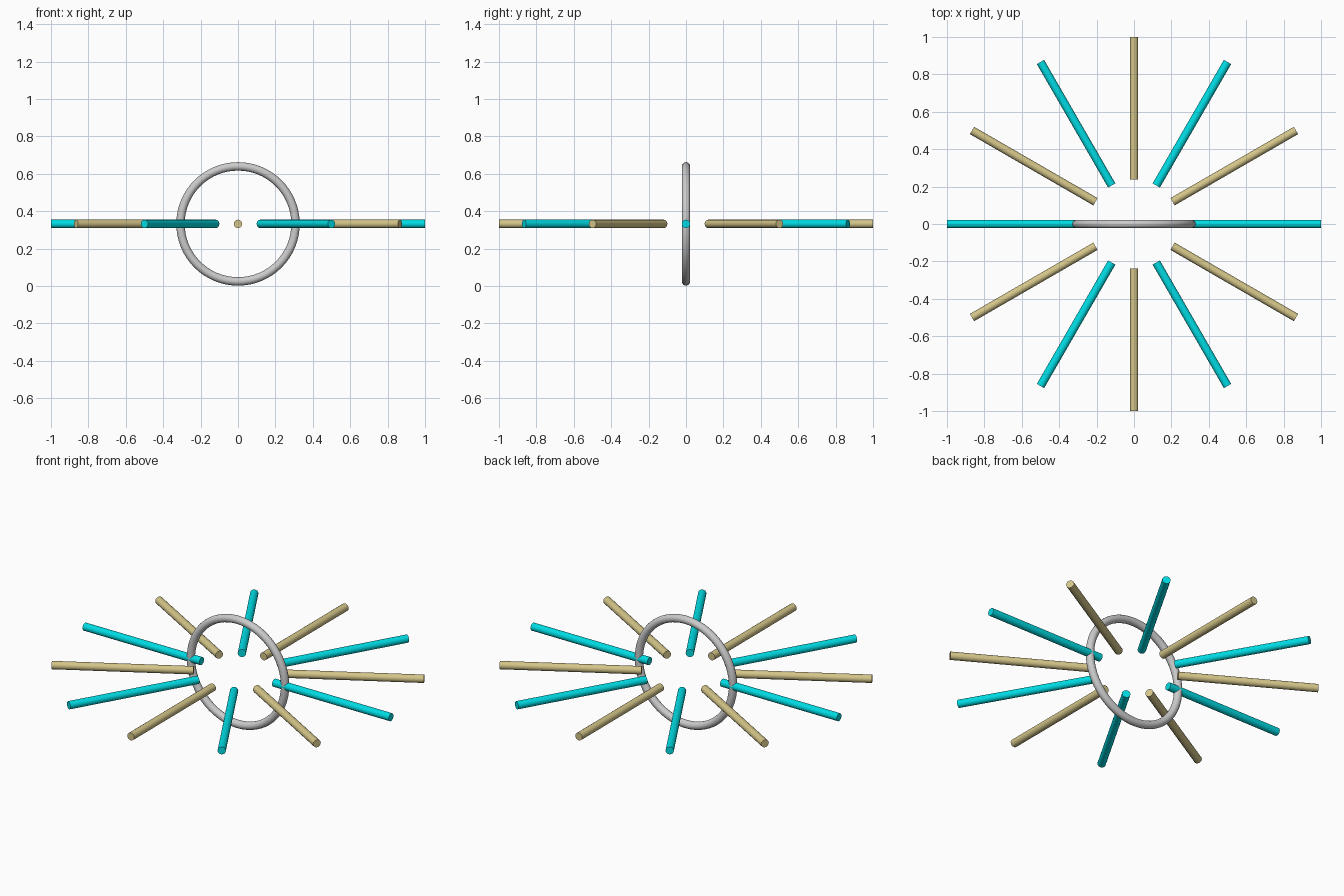
import bpy
from math import pi, cos, sin, radians
from mathutils import Matrix

if "Cube" in bpy.data.objects:
    bpy.data.objects.remove(bpy.data.objects["Cube"])

Z = 0.332            # height of the hub centre
R_IN, R_OUT = 0.238, 1.0
BAR_R = 0.0225


def material(name, rgb):
    m = bpy.data.materials.new(name)
    m.diffuse_color = (*rgb, 1)
    m.use_nodes = True
    m.node_tree.nodes["Principled BSDF"].inputs["Base Color"].default_value = m.diffuse_color
    return m


cyan = material("cyan", (0.0, 0.72, 0.78))
gold = material("gold", (0.66, 0.56, 0.25))

# Upright ring
bpy.ops.mesh.primitive_torus_add(
    major_radius=0.3075, minor_radius=BAR_R, major_segments=64, minor_segments=16,
    location=(0, 0, Z), rotation=(pi / 2, 0, 0))
ring = bpy.context.object
ring.name = "ring"
bpy.ops.object.shade_smooth()

# Twelve radial bars, alternating colours
mid = (R_IN + R_OUT) / 2
for i in range(12):
    a = radians(30 * i)
    bpy.ops.mesh.primitive_cylinder_add(
        vertices=16, radius=BAR_R, depth=R_OUT - R_IN,
        location=(mid * cos(a), mid * sin(a), Z), rotation=(0, pi / 2, a))
    bar = bpy.context.object
    bar.name = f"radial_bar_{i + 1}"
    bar.data.materials.append(gold if i % 2 else cyan)
    bpy.ops.object.shade_smooth_by_angle(angle=radians(30))
